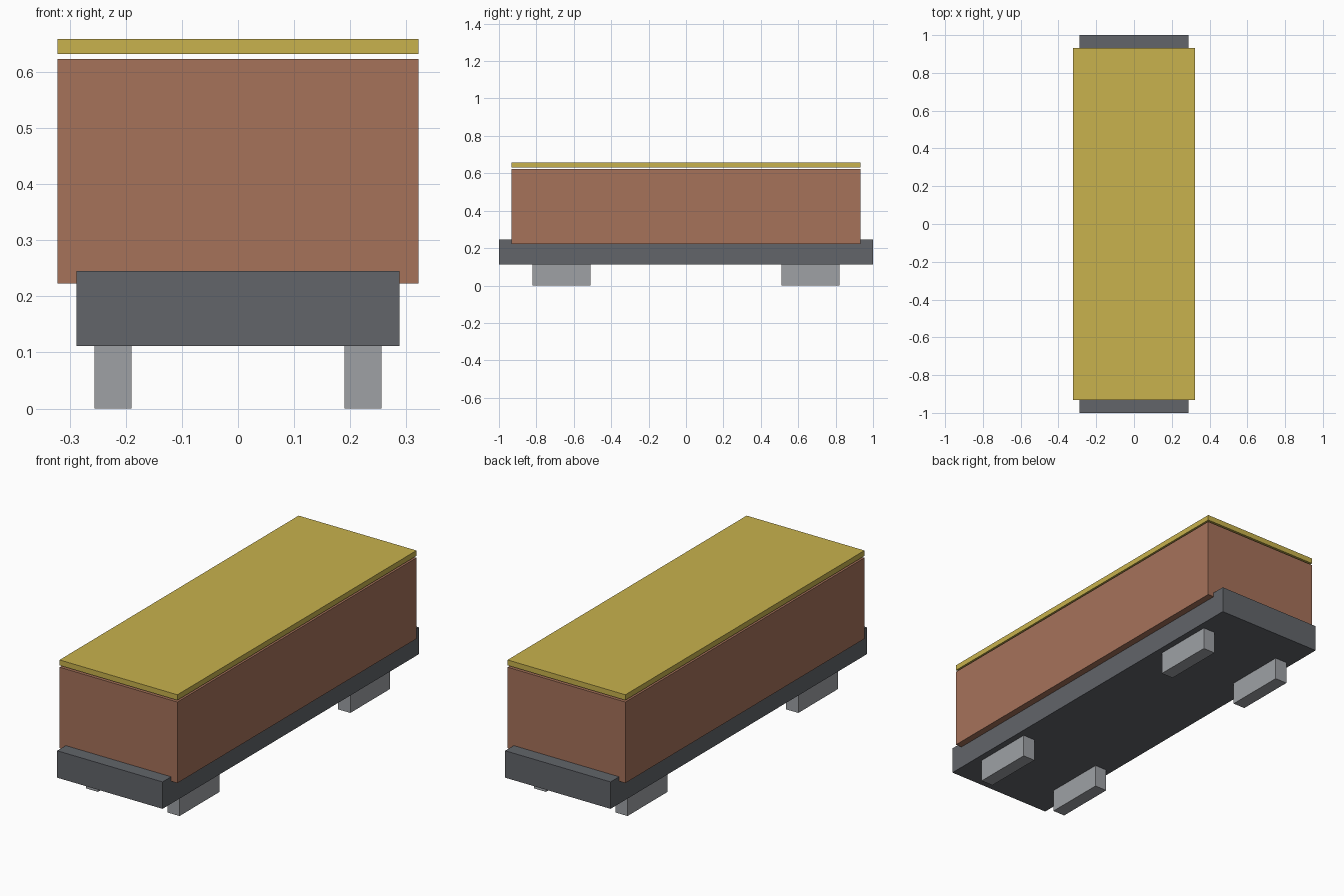
import bpy

if "Cube" in bpy.data.objects:
    bpy.data.objects.remove(bpy.data.objects["Cube"])


def material(name, rgb):
    m = bpy.data.materials.new(name)
    m.diffuse_color = (*rgb, 1.0)
    m.use_nodes = True
    m.node_tree.nodes["Principled BSDF"].inputs["Base Color"].default_value = m.diffuse_color
    return m


YELLOW = material("yellow", (0.578, 0.445, 0.074))
BROWN = material("red brown", (0.381, 0.168, 0.102))
DARK = material("dark grey", (0.122, 0.130, 0.144))
LIGHT = material("light grey", (0.342, 0.356, 0.376))


def box(name, x, y, z, mat):
    """Box spanning the given (min, max) ranges."""
    bpy.ops.mesh.primitive_cube_add(
        size=1, location=[sum(r) / 2 for r in (x, y, z)])
    ob = bpy.context.object
    ob.name = name
    ob.scale = [r[1] - r[0] for r in (x, y, z)]
    bpy.ops.object.transform_apply(location=False, rotation=False, scale=True)
    ob.data.materials.append(mat)
    return ob


# Chassis, body and the roof panel floating just above it
box("chassis", (-0.288, 0.288), (-1.0, 1.0), (0.112, 0.245), DARK)
box("body", (-0.322, 0.322), (-0.933, 0.933), (0.223, 0.623), BROWN)
box("roof", (-0.322, 0.322), (-0.933, 0.933), (0.632, 0.659), YELLOW)

# Four wheel blocks under the chassis
for sx, side in ((-1, "left"), (1, "right")):
    for sy, end in ((-1, "front"), (1, "back")):
        box(f"{end}_{side}_wheel_block",
            sorted((sx * 0.19, sx * 0.256)),
            sorted((sy * 0.511, sy * 0.822)),
            (0.0, 0.112), LIGHT)
